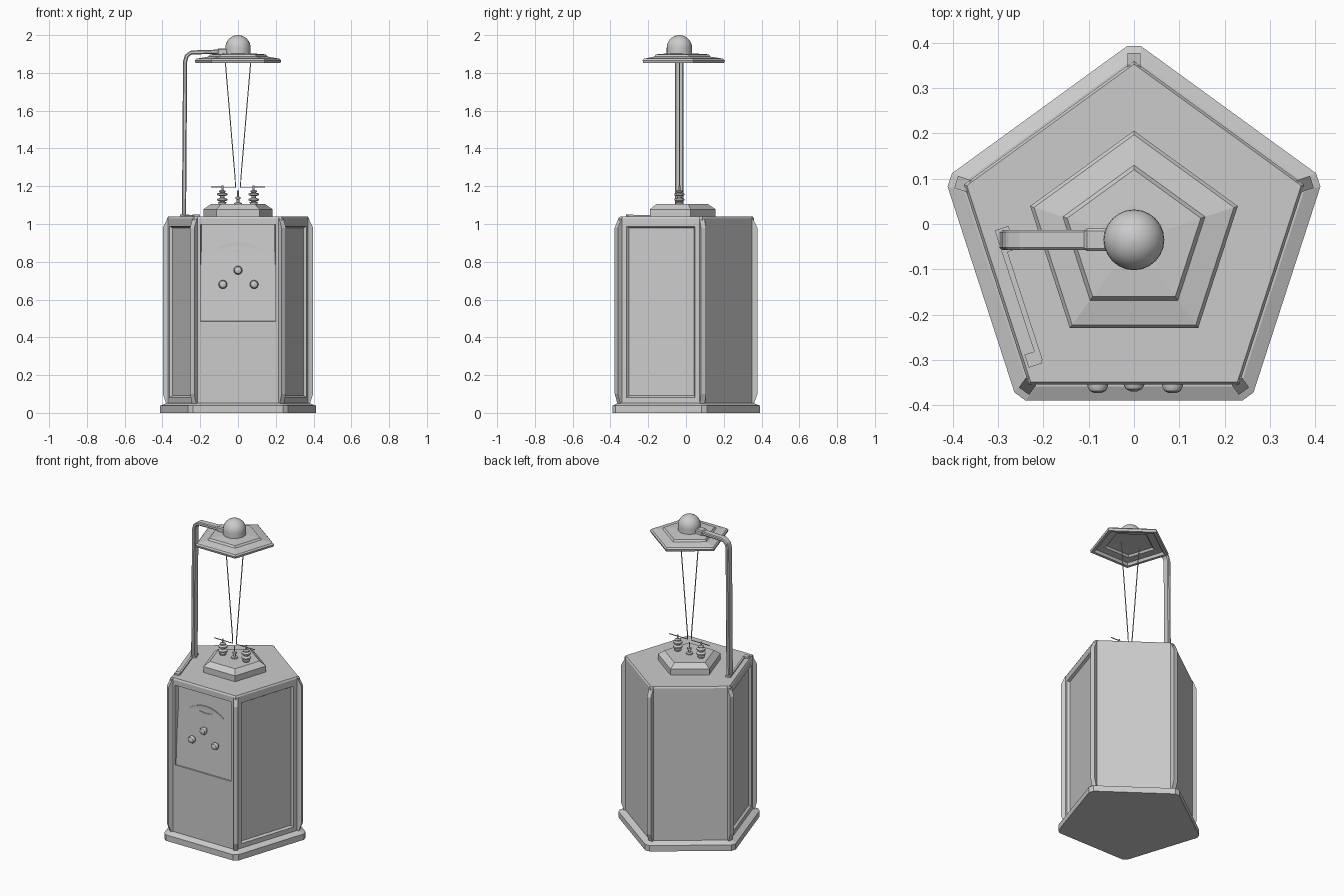
import bpy, bmesh
from math import sin, cos, pi, radians
from mathutils import Vector

if "Cube" in bpy.data.objects:
    bpy.data.objects.remove(bpy.data.objects["Cube"], do_unlink=True)

CY = -0.035                       # axis of the pentagonal cabinet
grey = bpy.data.materials.new("plain_grey")
grey.use_nodes = True
grey.diffuse_color = (0.6, 0.6, 0.6, 1)
grey.node_tree.nodes["Principled BSDF"].inputs["Base Color"].default_value = (0.6, 0.6, 0.6, 1)


def finish(name, bm, smooth=False):
    bmesh.ops.recalc_face_normals(bm, faces=bm.faces[:])
    mesh = bpy.data.meshes.new(name)
    bm.to_mesh(mesh)
    bm.free()
    mesh.materials.append(grey)
    if smooth:
        mesh.polygons.foreach_set("use_smooth", [True] * len(mesh.polygons))
        mesh.set_sharp_from_angle(angle=radians(35))
    obj = bpy.data.objects.new(name, mesh)
    bpy.context.collection.objects.link(obj)
    return obj


def outline(r, n, cut):
    """Regular polygon with one corner at +y and optionally clipped corners."""
    pts = [Vector((r * cos(pi / 2 + 2 * pi * i / n), r * sin(pi / 2 + 2 * pi * i / n))) for i in range(n)]
    if not cut:
        return pts
    out = []
    for i, p in enumerate(pts):
        for q in (pts[i - 1], pts[(i + 1) % n]):
            out.append(p + (q - p).normalized() * cut)
    return out


def loft_mesh(rings, n=5, cut=0):
    bm = bmesh.new()
    loops = [[bm.verts.new((p.x, p.y, z)) for p in outline(r, n, cut)] for r, z in rings]
    m = len(loops[0])
    for a, b in zip(loops, loops[1:]):
        for i in range(m):
            j = (i + 1) % m
            bm.faces.new((a[i], a[j], b[j], b[i]))
    bm.faces.new(loops[0])
    bm.faces.new(loops[-1])
    bmesh.ops.recalc_face_normals(bm, faces=bm.faces[:])
    return bm


def loft(name, rings, n=5, cut=0, at=(0, CY, 0)):
    obj = finish(name, loft_mesh(rings, n, cut), n > 5)
    obj.location = at
    return obj


def prism(name, pts, width, at=(0, 0, 0), turn=0, bevel=0):
    """Side profile in x and z, given thickness along y."""
    bm = bmesh.new()
    face = bm.faces.new([bm.verts.new((x, -width / 2, z)) for x, z in pts])
    new = bmesh.ops.extrude_face_region(bm, geom=[face])["geom"]
    bmesh.ops.translate(bm, verts=[v for v in new if isinstance(v, bmesh.types.BMVert)], vec=(0, width, 0))
    obj = finish(name, bm)
    obj.location = at
    obj.rotation_euler.z = turn
    if bevel:
        mod = obj.modifiers.new("Bevel", "BEVEL")
        mod.width, mod.segments = bevel, 1
    return obj


def box_pts(x0, x1, z0, z1):
    return [(x0, z0), (x1, z0), (x1, z1), (x0, z1)]


def wire(name, pts, radius):
    curve = bpy.data.curves.new(name, "CURVE")
    curve.dimensions = "3D"
    curve.bevel_depth, curve.bevel_resolution, curve.use_fill_caps = radius, 1, True
    spline = curve.splines.new("POLY")
    spline.points.add(len(pts) - 1)
    for sp, (x, z) in zip(spline.points, pts):
        sp.co = (x, CY, z, 1)
    curve.materials.append(grey)
    bpy.context.collection.objects.link(bpy.data.objects.new(name, curve))


# Plinth with clipped corners and a sloping top
loft("plinth", [(0.439, 0), (0.439, 0.038), (0.4, 0.053)], cut=0.019)

# Cabinet: recessed panels on the two front sides, leaning control recess in front
PANEL_LOW, PANEL_HIGH = 0.485, 0.983


def panel_depth(z):
    return 0.008 + 0.027 * (z - PANEL_LOW) / (PANEL_HIGH - PANEL_LOW)


bm = loft_mesh([(0.395, 0.04), (0.395, 1.03), (0.388, 1.04)])
walls = [f for f in bm.faces if abs(f.normal.z) < 0.1 and f.normal.y < -0.1]
for face in walls:
    if face.normal.y < -0.9:
        bmesh.ops.inset_individual(bm, faces=[face], thickness=0.047)
        for v in face.verts:
            if v.co.z < 0.5:
                v.co.z = PANEL_LOW
        bmesh.ops.inset_individual(bm, faces=[face], thickness=0.001)
        for v in face.verts:
            v.co.y += panel_depth(v.co.z)
    else:
        bmesh.ops.inset_individual(bm, faces=[face], thickness=0.06)
        bmesh.ops.inset_individual(bm, faces=[face], thickness=0.012, depth=-0.014)
finish("cabinet", bm).location.y = CY

# Corner posts with tapered ends
post = [(0.35, 0.045), (0.394, 0.045), (0.413, 0.1), (0.413, 0.98), (0.386, 1.035), (0.35, 1.035)]
for i in range(5):
    prism("corner_post", post, 0.028, (0, CY, 0), pi / 2 + 2 * pi * i / 5)

# Controls on the front recess
def on_panel(z):
    return -0.355 + panel_depth(z)


xs = [-0.125 + 0.025 * i for i in range(11)]
upper = [(x, 0.905 - 0.043 * (x / 0.125) ** 2) for x in xs]
lower = [(x, 0.882 - 0.024 * (x / 0.125) ** 2) for x in reversed(xs)]
prism("meter_window", upper + lower, 0.009, (0, on_panel(0.88), 0))
prism("meter_hub", [(-0.045, 0.866), (-0.02, 0.857), (0, 0.845), (0.02, 0.857), (0.045, 0.866), (0, 0.86)],
      0.009, (0, on_panel(0.855), 0))
knob = [(0.014, -0.01), (0.014, 0.008), (0.022, 0.012), (0.023, 0.022), (0.018, 0.032), (0.008, 0.037)]
for x, z in ((0, 0.755), (-0.08, 0.68), (0.085, 0.68)):
    loft("control_knob", knob, 16, at=(x, on_panel(z), z)).rotation_euler.x = pi / 2

# Stepped pedestal on the cabinet top
loft("pedestal", [(0.192, 1.03), (0.192, 1.078), (0.152, 1.105)])

# Insulators, centre terminal and the bent wires
stack = [(0.018, 1.1), (0.022, 1.115)]
for z in (1.125, 1.153):
    stack += [(0.011, z - 0.006), (0.027, z), (0.027, z + 0.008), (0.011, z + 0.014)]
stack += [(0.018, 1.17), (0.018, 1.176), (0.005, 1.18), (0.005, 1.203)]
for s in (-1, 1):
    loft("insulator", stack, 16, at=(s * 0.083, CY, 0))
    wire("spark_wire", [(s * 0.143, 1.195), (s * 0.013, 1.195), (s * 0.015, 1.24), (s * 0.068, 1.868)], 0.003)
loft("centre_terminal", [(0.02, 1.1), (0.02, 1.112), (0.007, 1.114), (0.007, 1.13), (0.013, 1.133),
                         (0.013, 1.143), (0.004, 1.146), (0.004, 1.178)], 12)

# Hollow pentagonal shade with its dome
loft("shade", [(0.08, 1.903), (0.155, 1.898), (0.165, 1.886), (0.232, 1.875), (0.241, 1.866), (0.236, 1.852),
               (0.215, 1.852), (0.205, 1.868), (0.15, 1.872), (0.14, 1.884), (0.08, 1.886)])
R = 0.067
loft("dome", [(R, 1.895)] + [(R * cos(a), 1.933 + R * sin(a)) for a in [pi / 2 * i / 8.1 for i in range(9)]], 24)

# Support arm: upright, bend and reach to the shade
centre_line = [(-0.286, 1.03), (-0.28, 1.86), (-0.272, 1.89), (-0.248, 1.908), (-0.08, 1.913)]
inner, outer = [], []
for i, p in enumerate(centre_line):
    a = Vector(centre_line[max(i - 1, 0)])
    b = Vector(centre_line[min(i + 1, len(centre_line) - 1)])
    d = (b - a).normalized() * 0.011
    outer.append((p[0] - d.y, p[1] + d.x))
    inner.append((p[0] + d.y, p[1] - d.x))
prism("support_arm", inner + outer[::-1], 0.044, (0, CY, 0), bevel=0.005)
prism("arm_socket", box_pts(-0.11, -0.055, 1.893, 1.93), 0.05, (0, CY, 0), bevel=0.006)

# Mounting strip along the right edge of the cabinet top
along = -radians(72)
prism("mounting_strip", box_pts(-0.145, 0.145, 1.035, 1.048), 0.012, (-0.252, -0.165, 0), along)
prism("strip_end", box_pts(-0.015, 0.015, 1.035, 1.05), 0.032, (-0.222, -0.298, 0), along)
prism("arm_foot", box_pts(-0.027, 0.027, 1.035, 1.05), 0.032, (-0.284, CY, 0), along)
